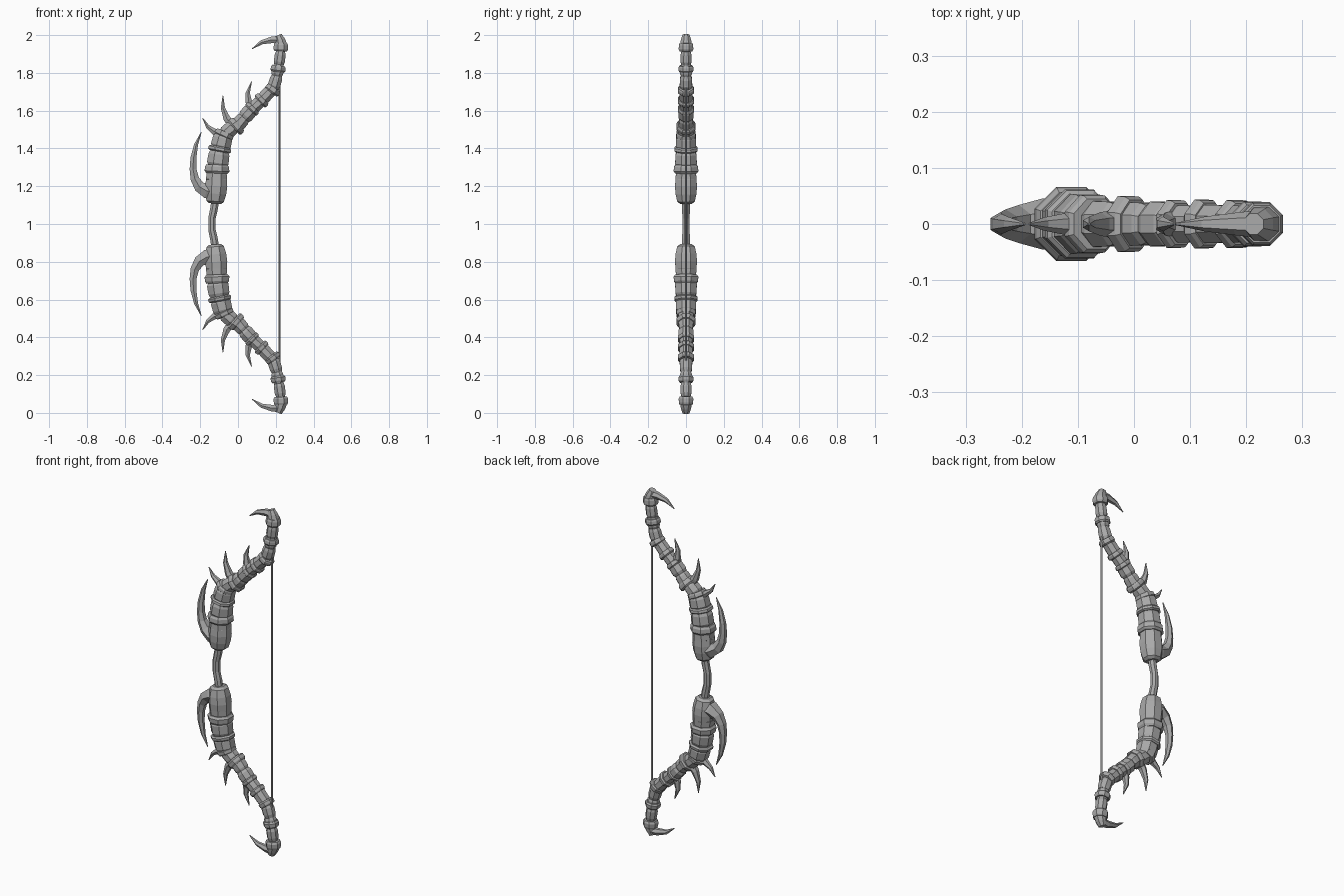
import bpy, bmesh, math
from mathutils import Vector

cube = bpy.data.objects.get("Cube")
if cube:
    bpy.data.objects.remove(cube)


def make_material(name, value):
    mat = bpy.data.materials.new(name)
    mat.use_nodes = True
    colour = (value, value, value, 1)
    mat.diffuse_color = colour
    mat.node_tree.nodes["Principled BSDF"].inputs["Base Color"].default_value = colour
    return mat


bone = make_material("bone grey", 0.4)


def loft(name, stations, sides=8, flip=False, depth=1.0):
    """Sweep a polygon through (x, z, radius) stations; flip mirrors about z = 1."""
    pts = [Vector((x, 0, 2 - z if flip else z)) for x, z, r in stations]
    bm = bmesh.new()
    rings = []
    for i, p in enumerate(pts):
        tangent = (pts[min(i + 1, len(pts) - 1)] - pts[max(i - 1, 0)]).normalized()
        across = Vector((tangent.z, 0, -tangent.x))
        r = stations[i][2]
        ring = []
        for k in range(sides):
            a = (k + 0.5) * math.tau / sides
            ring.append(bm.verts.new(p + across * r * math.cos(a)
                                     + Vector((0, r * depth * math.sin(a), 0))))
        rings.append(ring)
    for a, b in zip(rings, rings[1:]):
        for k in range(sides):
            n = (k + 1) % sides
            bm.faces.new((a[k], a[n], b[n], b[k]))
    bm.faces.new(rings[0])
    bm.faces.new(rings[-1])
    bmesh.ops.recalc_face_normals(bm, faces=bm.faces)
    mesh = bpy.data.meshes.new(name)
    bm.to_mesh(mesh)
    bm.free()
    mesh.materials.append(bone)
    obj = bpy.data.objects.new(name, mesh)
    bpy.context.collection.objects.link(obj)
    return obj


def barrel(name, start, end, radius, waist, flip):
    """A vertebra or collar: chamfered ends around a full middle."""
    a, b = Vector(start), Vector(end)
    profile = ((0, waist), (0.25, 1), (0.75, 0.97), (1, waist))
    loft(name, [(*a.lerp(b, t), radius * k) for t, k in profile], flip=flip)


# Vertebrae and collars: start, end, radius
vertebrae = [
    ((-.115, 1.22), (-.112, 1.28), .06),
    ((-.11, 1.30), (-.098, 1.39), .062),
    ((-.096, 1.395), (-.076, 1.475), .058),
    ((-.075, 1.47), (-.02, 1.52), .044),
    ((-.01, 1.515), (.035, 1.565), .042),
    ((.03, 1.56), (.075, 1.61), .043),
    ((.075, 1.61), (.125, 1.655), .036),
    ((.12, 1.65), (.185, 1.72), .037),
    ((.185, 1.715), (.207, 1.785), .036),
    ((.205, 1.78), (.216, 1.845), .034),
    ((.216, 1.84), (.226, 1.915), .032),
]
collars = [
    ((-.112, 1.268), (-.11, 1.314), .071),
    ((-.099, 1.383), (-.094, 1.41), .067),
    ((-.08, 1.46), (-.067, 1.488), .056),
    ((-.022, 1.507), (.004, 1.529), .054),
    ((.066, 1.6), (.084, 1.618), .046),
    ((.115, 1.645), (.135, 1.664), .047),
    ((.174, 1.697), (.193, 1.722), .046),
    ((.21, 1.805), (.215, 1.838), .043),
    ((.226, 1.915), (.228, 1.958), .042),
]
# Thorns: base to tip
thorns = [
    [(-.08, 1.47, .026), (-.12, 1.485, .02), (-.16, 1.515, .012), (-.187, 1.56, .002)],
    [(-.03, 1.52, .026), (-.06, 1.56, .021), (-.08, 1.615, .013), (-.08, 1.68, .002)],
    [(.08, 1.61, .026), (.056, 1.65, .02), (.052, 1.695, .013), (.072, 1.755, .002)],
]

for side, flip in (("upper", False), ("lower", True)):
    # Rounded cup where the limb meets the grip
    loft(side + "_limb_cup", [(-.122, 1.108, .034), (-.121, 1.12, .05), (-.118, 1.16, .06),
                              (-.115, 1.2, .063), (-.114, 1.235, .06), (-.114, 1.25, .05)],
         flip=flip)
    for i, (a, b, r) in enumerate(vertebrae):
        barrel(f"{side}_vertebra_{i + 1}", a, b, r, 0.8, flip)
    for i, (a, b, r) in enumerate(collars):
        barrel(f"{side}_collar_{i + 1}", a, b, r, 0.86, flip)
    for i, path in enumerate(thorns):
        loft(f"{side}_thorn_{i + 1}", path, 6, flip)
    # Large curved claw on the front of the cup
    loft(side + "_claw", [(-.11, 1.165, .05), (-.165, 1.175, .045), (-.205, 1.198, .034),
                          (-.229, 1.24, .026), (-.238, 1.29, .021), (-.236, 1.35, .018),
                          (-.222, 1.42, .012), (-.194, 1.487, .002)], 6, flip)
    # Limb tip and its hook
    loft(side + "_tip", [(.228, 1.95, .034), (.222, 1.975, .029), (.213, 2.0, .02)], flip=flip)
    loft(side + "_hook", [(.225, 1.975, .025), (.18, 1.975, .02), (.125, 1.962, .013),
                          (.074, 1.927, .002)], 6, flip)

# Bent grip and bowstring
loft("grip", [(-.12, .87, .022), (-.127, .92, .022), (-.138, .97, .021),
              (-.138, 1.03, .021), (-.127, 1.08, .022), (-.12, 1.13, .022)])
loft("bowstring", [(.219, .22, .006), (.219, 1.78, .006)], 6)
